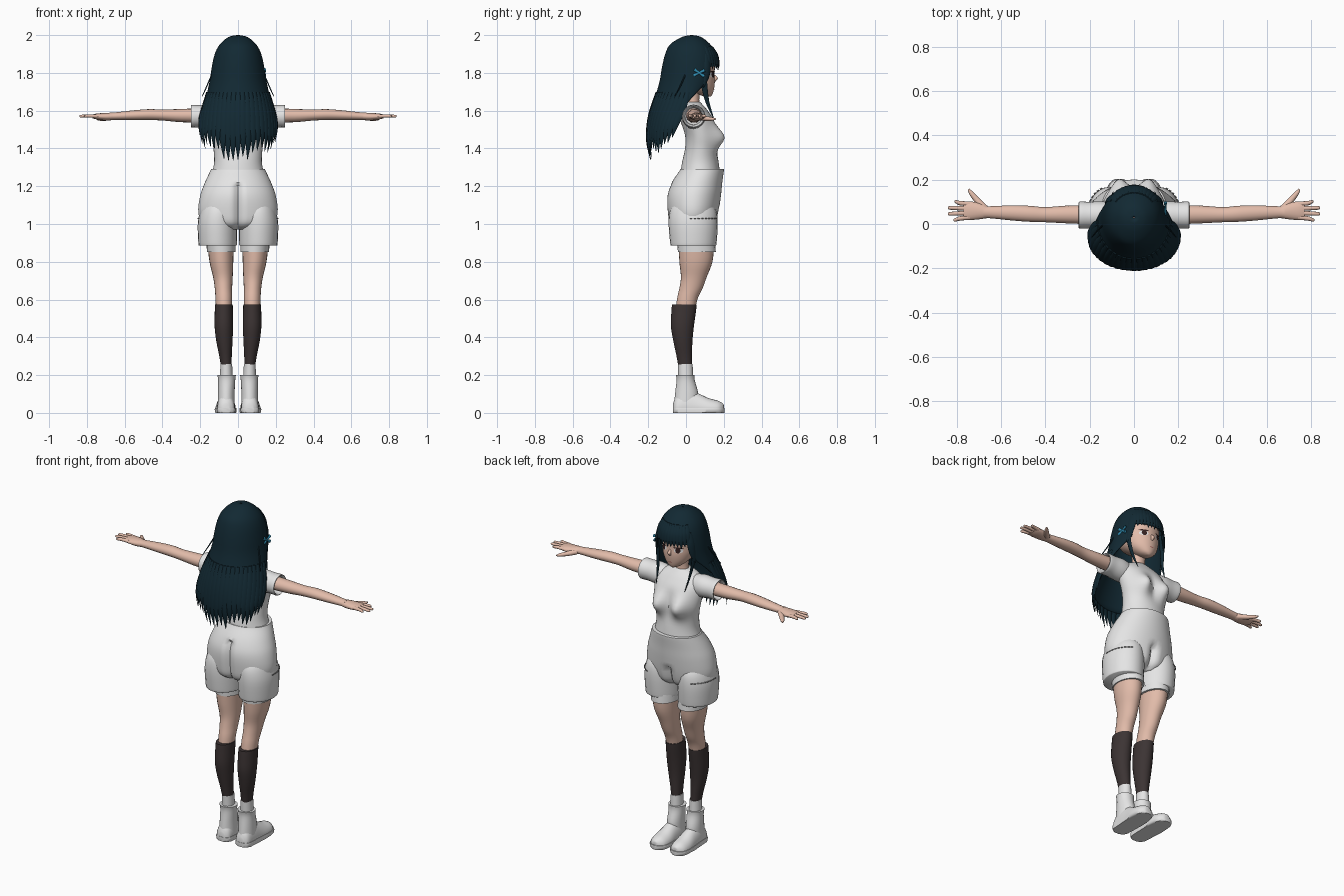
import bpy, bmesh, math, random
from mathutils import Vector

random.seed(4)
if "Cube" in bpy.data.objects:
    bpy.data.objects.remove(bpy.data.objects["Cube"])


def material(name, *rgb):
    m = bpy.data.materials.new(name)
    m.use_nodes = True
    m.diffuse_color = (*rgb, 1)
    m.node_tree.nodes["Principled BSDF"].inputs["Base Color"].default_value = (*rgb, 1)
    return m


HAIR = material("dark teal hair", .006, .022, .033)
SKIN = material("skin", .76, .5, .4)
WHITE = material("white cloth", .78, .78, .78)
SOCK = material("dark sock", .045, .034, .034)
BLUE = material("blue clip", .03, .27, .45)
GREY = material("grey seam", .3, .3, .3)
IRIS = material("dark brown iris", .035, .015, .015)
LIP = material("lip", .45, .17, .15)


def finish(name, bm, mat):
    bmesh.ops.recalc_face_normals(bm, faces=bm.faces)
    mesh = bpy.data.meshes.new(name)
    bm.to_mesh(mesh)
    bm.free()
    mesh.materials.append(mat)
    ob = bpy.data.objects.new(name, mesh)
    bpy.context.collection.objects.link(ob)
    bpy.ops.object.select_all(action='DESELECT')
    ob.select_set(True)
    bpy.context.view_layer.objects.active = ob
    bpy.ops.object.shade_smooth_by_angle(angle=math.radians(50))
    return ob


def smooth(keys, steps=4):
    """Run a Catmull-Rom spline through rows of numbers."""
    k = [keys[0], *keys, keys[-1]]
    rows = []
    for i in range(1, len(k) - 2):
        for j in range(steps):
            t = j / steps
            rows.append(tuple(
                b + t / 2 * (c - a + t * (2*a - 5*b + 4*c - d + t * (3*b - a - 3*c + d)))
                for a, b, c, d in zip(*k[i - 1:i + 3])))
    return rows + [tuple(keys[-1])]


def skin_rings(name, rings, mat, sides=24, shape=None):
    """Skin elliptical rings given as centre, first and second radius vector."""
    bm = bmesh.new()
    loops = []
    for c, u, v in rings:
        loop = []
        for i in range(sides):
            a = math.tau * i / sides
            p = c + u * math.cos(a) + v * math.sin(a)
            loop.append(bm.verts.new(shape(p) if shape else p))
        loops.append(loop)
    for a, b in zip(loops, loops[1:]):
        for i in range(sides):
            j = (i + 1) % sides
            bm.faces.new((a[i], a[j], b[j], b[i]))
    bm.faces.new(loops[0])
    bm.faces.new(loops[-1])
    return finish(name, bm, mat)


def upright(name, keys, mat, side=1, shape=None, steps=4, sides=24):
    """Rows: height, centre x, back y, front y, half width."""
    rings = [(Vector((side * x, (b + f) / 2, z)), Vector((w, 0, 0)), Vector((0, (f - b) / 2, 0)))
             for z, x, b, f, w in smooth(keys, steps)]
    return skin_rings(name, rings, mat, sides, shape)


def sideways(name, keys, mat, side, steps=4):
    """Rows: x, centre y, centre z, radius in y, radius in z."""
    rings = [(Vector((side * x, y, z)), Vector((0, ry, 0)), Vector((0, 0, rz)))
             for x, y, z, ry, rz in smooth(keys, steps)]
    return skin_rings(name, rings, mat, 16)


def strand(name, keys, mat, across, out, thin=.4, sides=6):
    """Rows: x, y, z, half width."""
    rings = [(Vector(k[:3]), across * k[3], out * k[3] * thin) for k in smooth(keys)]
    return skin_rings(name, rings, mat, sides)


X, Y, Z = Vector((1, 0, 0)), Vector((0, 1, 0)), Vector((0, 0, 1))


# Torso with chest, and hips with seat
def chest(p):
    if p.y > .07:
        p.y += .058 * math.exp(-((abs(p.x) - .07) / .048) ** 2 - ((p.z - 1.46) / .06) ** 2)
    return p


def seat(p):
    crease = math.exp(-(p.x / .018) ** 2)
    if p.y < 0 and p.z < 1.22:
        p.y += .025 * crease
    elif p.y > .1 and p.z < 1.1:
        p.y -= .03 * crease
    return p


upright("shirt", [(1.27, 0, -.03, .18, .137), (1.33, 0, -.02, .172, .126), (1.4, 0, -.005, .16, .13),
                  (1.47, 0, -.005, .155, .142), (1.55, 0, -.03, .145, .15), (1.6, 0, -.03, .115, .135),
                  (1.635, 0, -.015, .085, .075), (1.645, 0, 0, .075, .045)], WHITE, shape=chest, sides=64)
upright("shorts_hips", [(.97, 0, -.04, .12, .09), (1.0, 0, -.085, .155, .18), (1.06, 0, -.098, .172, .21),
                        (1.15, 0, -.1, .185, .2), (1.22, 0, -.075, .192, .175), (1.28, 0, -.035, .2, .147),
                        (1.29, 0, -.03, .2, .143)], WHITE, shape=seat, sides=72)
upright("neck", [(1.6, 0, .0, .08, .045), (1.66, 0, .005, .07, .038), (1.74, 0, .0, .08, .042)], SKIN)

# Limbs, mirrored
for s, tag in ((1, "left"), (-1, "right")):
    upright(tag + "_shorts_leg", [(.885, .107, -.08, .158, .099), (.9, .108, -.084, .162, .102),
                                  (1.0, .109, -.092, .168, .104), (1.07, .105, -.085, .16, .095),
                                  (1.12, .1, -.06, .13, .08)], WHITE, s)
    upright(tag + "_under_hem", [(.852, .088, -.043, .158, .076), (.95, .092, -.05, .15, .08)], WHITE, s)
    upright(tag + "_leg", [(.5, .075, -.06, .04, .04), (.6, .075, -.048, .06, .044), (.66, .077, -.035, .088, .046),
                           (.72, .08, -.027, .11, .052), (.8, .088, -.035, .14, .063),
                           (.9, .092, -.04, .15, .07)], SKIN, s)
    upright(tag + "_sock", [(.24, .062, -.04, .032, .028), (.3, .066, -.05, .032, .033), (.38, .072, -.067, .034, .043),
                            (.46, .075, -.08, .042, .049), (.54, .075, -.077, .053, .048),
                            (.575, .075, -.074, .057, .047)], SOCK, s)
    upright(tag + "_ankle_cuff", [(.15, .062, -.04, .04, .035), (.26, .062, -.043, .035, .031)], WHITE, s)
    upright(tag + "_boot_shaft", [(.03, .062, -.065, .06, .045), (.1, .062, -.058, .065, .044),
                                  (.17, .06, -.05, .047, .045), (.2, .06, -.053, .045, .049)], WHITE, s)
    # Foot and sole share one outline: y, half width, top height
    foot = smooth([(-.068, .02, .05), (-.05, .042, .09), (0, .047, .125), (.06, .05, .105),
                   (.12, .054, .078), (.17, .047, .064), (.195, .025, .05), (.2, .008, .04)])
    for part, grow, low, high, mat in (("_boot_foot", 1, .014, 1, WHITE), ("_boot_sole", 1.08, 0, .026, WHITE)):
        def flat(p, low=low, high=high):
            p.z = min(max(p.z, low), high)
            return p
        rings = [(Vector((s * (.063 + .02 * max(y, 0)), y * (1.02 if grow > 1 else 1), .02)),
                  X * w * grow, Z * (top - .02)) for y, w, top in foot]
        skin_rings(tag + part, rings, mat, 24, flat)
    # Dashed seam on the outer front of the shorts
    for i in range(9):
        a = math.radians(-5 + 9 * i)
        c = Vector((s * (.108 + .1045 * math.cos(a)), .038 + .132 * math.sin(a), 1.03))
        along = Vector((-s * math.sin(a), math.cos(a), 0))
        strand(f"{tag}_seam_{i}", [(*(c - along * .006), .003), (*(c + along * .006), .003)],
               GREY, Z, along.cross(Z), 1, 4)

    # Arms
    sideways(tag + "_sleeve", [(.07, .04, 1.56, .05, .06), (.14, .04, 1.568, .062, .064), (.2, .04, 1.57, .06, .059),
                               (.245, .04, 1.57, .061, .06), (.243, .04, 1.57, .052, .051),
                               (.2, .04, 1.57, .045, .045)], WHITE, s)
    sideways(tag + "_arm", [(.15, .042, 1.575, .045, .04), (.3, .043, 1.574, .04, .035), (.4, .042, 1.577, .034, .029),
                            (.47, .046, 1.579, .036, .029), (.55, .05, 1.576, .034, .026),
                            (.65, .053, 1.571, .027, .02), (.68, .053, 1.57, .028, .02)], SKIN, s)
    sideways(tag + "_palm", [(.66, .053, 1.57, .026, .019), (.7, .058, 1.568, .037, .02),
                             (.745, .06, 1.569, .042, .016), (.77, .06, 1.57, .036, .01)], SKIN, s)
    for i, tip in enumerate((.815, .84, .84, .81)):
        y = .03 + .02 * i
        strand(f"{tag}_finger_{i}", [(s * .74, y, 1.57, .011), (s * .785, y + (i - 1.6) * .003, 1.572, .01),
               (s * (tip - .008), y + (i - 1.6) * .007, 1.571, .008),
               (s * tip, y + (i - 1.6) * .008, 1.57, .003)], SKIN, Y, Z, .9, 10)
    strand(tag + "_thumb", [(s * .675, .07, 1.565, .018), (s * .71, .11, 1.558, .014),
           (s * .735, .14, 1.556, .01), (s * .747, .157, 1.556, .004)],
           SKIN, Vector((s * .8, -.6, 0)), Z, .9, 10)

# Head and face
face_keys = [(1.675, 0, .1, .13, .012), (1.688, 0, .06, .141, .04), (1.72, 0, .0, .149, .074),
             (1.76, 0, -.06, .153, .097), (1.8, 0, -.08, .15, .108), (1.86, 0, -.09, .15, .112),
             (1.93, 0, -.05, .11, .085), (1.965, 0, 0, .05, .03)]
upright("head", face_keys, SKIN, sides=40)


def lookup(rows, z):
    """Blend the two rows on either side of a height."""
    for a, b in zip(rows, rows[1:]):
        if min(a[0], b[0]) <= z <= max(a[0], b[0]):
            t = (z - a[0]) / (b[0] - a[0])
            return [p + (q - p) * t for p, q in zip(a, b)]
    return rows[-1]


face_rows = smooth(face_keys)


def patch(name, cx, cz, w, h, lift, mat):
    bm = bmesh.new()
    verts = []
    for r in (0, 1):
        for i in range(20 if r else 1):
            a = math.tau * i / 20
            x, z = cx + r * w * math.cos(a), cz + r * h * math.sin(a)
            _, _, back, front, half = lookup(face_rows, z)
            y = (back + front) / 2 + (front - back) / 2 * math.sqrt(max(0, 1 - (x / half) ** 2))
            verts.append(bm.verts.new((x, y + lift, z)))
    for i in range(20):
        bm.faces.new((verts[0], verts[1 + (i + 1) % 20], verts[1 + i]))
    return finish(name, bm, mat)


for s, tag in ((1, "left"), (-1, "right")):
    patch(tag + "_eye_white", s * .047, 1.79, .023, .015, .002, WHITE)
    patch(tag + "_iris", s * .046, 1.791, .013, .016, .004, IRIS)
    patch(tag + "_lash", s * .048, 1.806, .026, .004, .005, IRIS)
patch("mouth", 0, 1.714, .013, .003, .002, LIP)
strand("nose", [(0, .148, 1.79, .004), (0, .157, 1.772, .01), (0, .15, 1.755, .006)], SKIN, X, Y, 1.2, 10)

# Hair shell: height, half width, middle y, back depth, front depth
hair_rows = smooth([(2.0, .004, .03, .004, .004), (1.99, .05, .03, .052, .05), (1.95, .097, .03, .115, .1),
                    (1.9, .123, .03, .14, .132), (1.83, .139, .03, .157, .142), (1.75, .151, .025, .166, .13),
                    (1.65, .175, 0, .17, .1), (1.55, .203, -.04, .158, .06), (1.45, .2, -.07, .135, .04),
                    (1.3, .17, -.09, .09, .03)])


def hair_point(a, z, lift=0):
    _, w, mid, back, front = lookup(hair_rows, z)
    depth = front if math.cos(a) > 0 else back
    return Vector(((w + lift) * math.sin(a), mid + (depth + lift) * math.cos(a), z))


def hem(deg):
    if deg < 48:
        return 1.835
    if deg < 90:
        return 1.76 - .14 * (deg - 48) / 42
    return 1.53 - .06 * math.sin(math.radians(deg - 90))


bm = bmesh.new()
columns = []
for i in range(96):
    a = math.tau * i / 96
    low = hem(min(math.degrees(a), 360 - math.degrees(a)))
    columns.append([bm.verts.new(hair_point(a, 2 - (2 - low) * (j / 26) ** 1.6)) for j in range(27)])
for a, b in zip(columns, columns[1:] + columns[:1]):
    for j in range(26):
        bm.faces.new((a[j], b[j], b[j + 1], a[j + 1]))
shell = finish("hair_shell", bm, HAIR)
thick = shell.modifiers.new("thickness", 'SOLIDIFY')
thick.thickness = .008


def lock(name, deg, top, tip, width, lift=.002):
    """Pointed lock that follows the hair shell."""
    a = math.radians(deg)
    out = Vector((math.sin(a), math.cos(a), 0))
    keys = []
    for t, w in ((0, .5), (.35, 1), (.7, .8), (1, .06)):
        keys.append((*hair_point(a, top + (tip - top) * t, lift), width * w))
    strand(name, keys, HAIR, out.cross(Z), out, .3, 8)


for i in range(23):
    deg = 92 + 176 * i / 22
    edge = abs(deg - 180) / 88
    lock(f"back_lock_{i}", deg, 1.7, 1.35 + .12 * edge ** 2 + random.uniform(-.025, .035), .022)
for i in range(13):
    lock(f"fringe_lock_{i}", -48 + 8 * i, 1.94, 1.818 + random.uniform(-.008, .006), .015)

# Loose front locks and wisps
for s, tag in ((1, "left"), (-1, "right")):
    lock(tag + "_temple_lock", s * 54, 1.9, 1.72, .02)
    strand(tag + "_front_lock", [(s * .112, .09, 1.85, .016), (s * .118, .095, 1.75, .017),
           (s * .106, .112, 1.65, .011), (s * .094, .146, 1.56, .002)], HAIR, Y, X, .5)
    strand(tag + "_wisp", [(s * .135, .0, 1.8, .004), (s * .165, -.03, 1.73, .004),
           (s * .19, -.06, 1.675, .002)], HAIR, Y, X, 1)

# Crossed hair clip
for i, tilt in enumerate((.45, -.6)):
    d = Vector((0, math.cos(tilt), math.sin(tilt)))
    c = Vector((.142, .07, 1.8))
    strand(f"hair_clip_{i}", [(*(c - d * .032), .009), (*c, .005), (*(c + d * .032), .009)],
           BLUE, d.cross(X), X, .8, 8)
